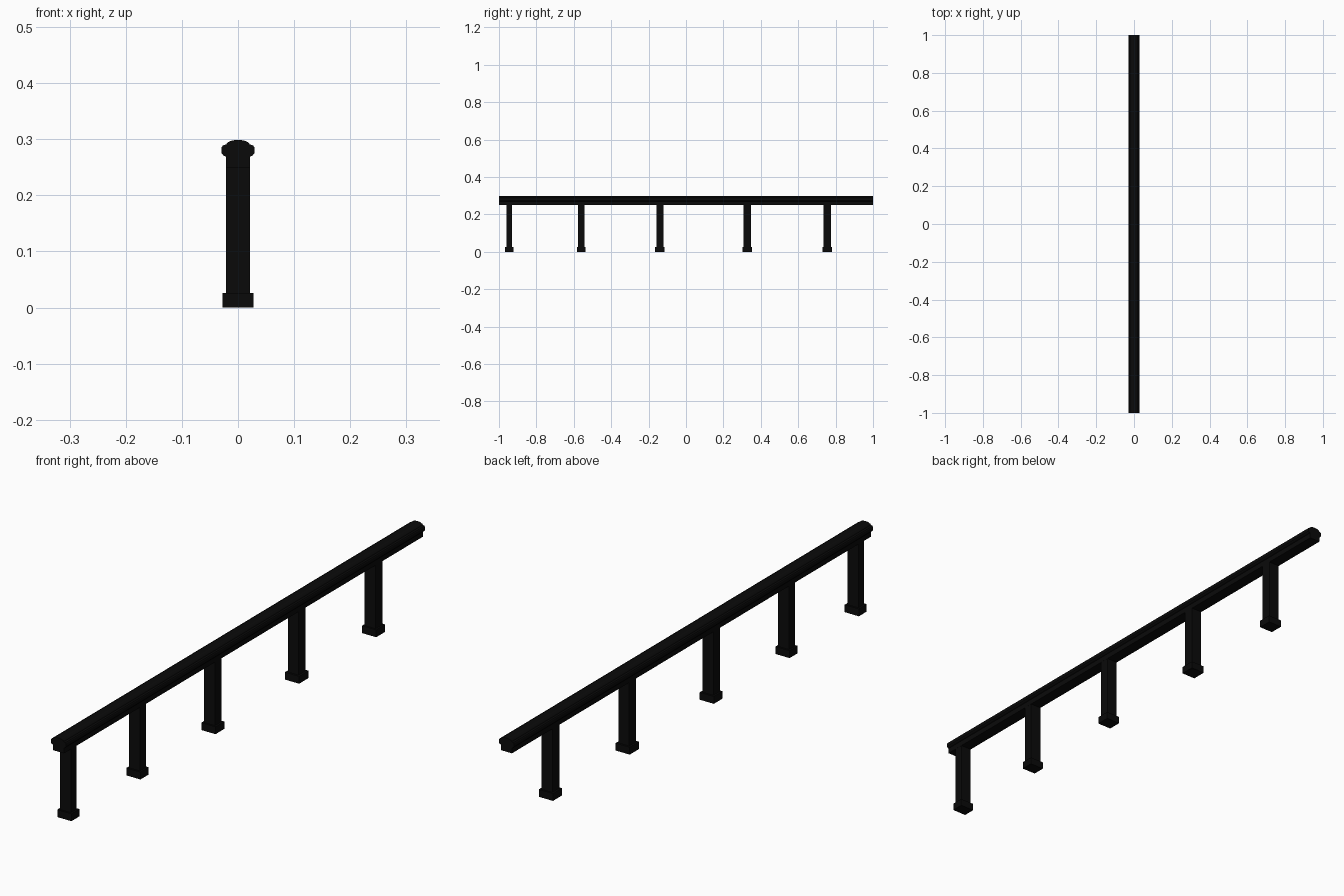
import bpy, bmesh

if "Cube" in bpy.data.objects:
    bpy.data.objects.remove(bpy.data.objects["Cube"])

black = bpy.data.materials.new("black_metal")
black.diffuse_color = (0.003, 0.003, 0.003, 1)
black.use_nodes = True
black.node_tree.nodes["Principled BSDF"].inputs["Base Color"].default_value = black.diffuse_color


def finish(name, bm):
    bmesh.ops.recalc_face_normals(bm, faces=bm.faces)
    mesh = bpy.data.meshes.new(name)
    bm.to_mesh(mesh)
    bm.free()
    mesh.materials.append(black)
    obj = bpy.data.objects.new(name, mesh)
    bpy.context.collection.objects.link(obj)
    return obj


def box(name, y, hx, hy, z0, z1):
    bm = bmesh.new()
    bmesh.ops.create_cube(bm, size=1)
    for v in bm.verts:
        v.co = (v.co.x * 2 * hx, y + v.co.y * 2 * hy,
                z0 + (v.co.z + 0.5) * (z1 - z0))
    return finish(name, bm)


# Handrail: moulded half profile (x, z), mirrored and extruded along y
half = [(0.0215, 0.25), (0.0215, 0.269), (0.026, 0.271), (0.029, 0.275),
        (0.029, 0.286), (0.027, 0.289), (0.021, 0.291), (0.019, 0.294),
        (0.013, 0.297), (0.006, 0.2985)]
profile = half + [(-x, z) for x, z in reversed(half)]
bm = bmesh.new()
face = bm.faces.new([bm.verts.new((x, -1, z)) for x, z in profile])
ext = bmesh.ops.extrude_face_region(bm, geom=[face], use_keep_orig=True)
for v in ext["geom"]:
    if isinstance(v, bmesh.types.BMVert):
        v.co.y = 1
finish("handrail", bm)

# Posts with square feet: (y, post half depth, foot half depth)
posts = [(-0.945, 0.016, 0.022), (-0.56, 0.0165, 0.0225),
         (-0.14, 0.0185, 0.0245), (0.327, 0.0195, 0.026),
         (0.755, 0.0195, 0.025)]
for i, (y, post, foot) in enumerate(posts, 1):
    box(f"post_{i}", y, 0.0213, post, 0.02, 0.255)
    box(f"post_foot_{i}", y, 0.0275, foot, 0, 0.026)
